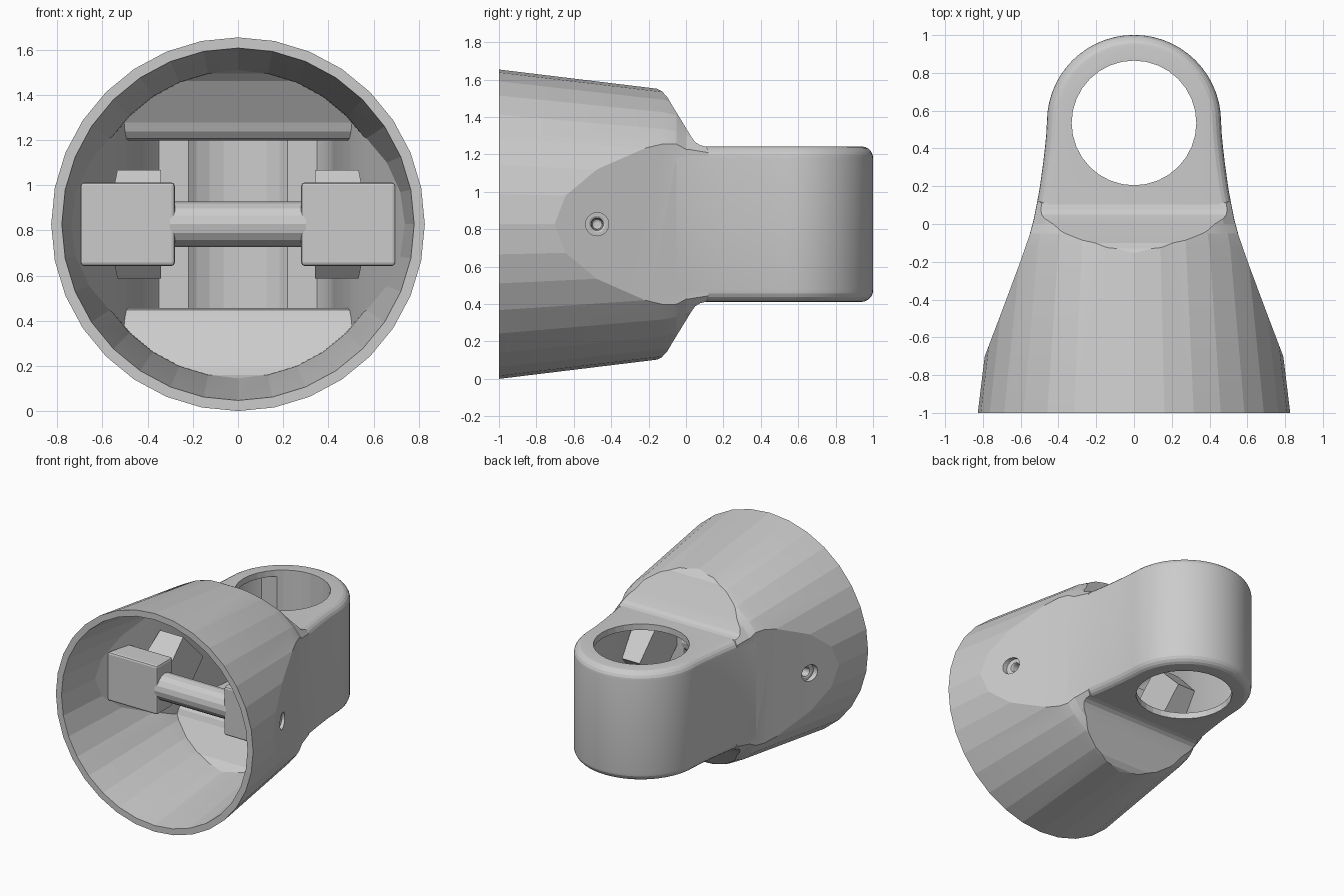
import bpy, bmesh
from math import sin, cos, pi, radians

if "Cube" in bpy.data.objects:
    bpy.data.objects.remove(bpy.data.objects["Cube"])

CZ = 0.827  # height of the bell axis


def loft(name, rings):
    """Closed solid through a stack of rings with equal point counts."""
    bm = bmesh.new()
    vs = [[bm.verts.new(p) for p in r] for r in rings]
    n = len(rings[0])
    for a, b in zip(vs, vs[1:]):
        for i in range(n):
            j = (i + 1) % n
            bm.faces.new((a[i], a[j], b[j], b[i]))
    bm.faces.new(vs[0])
    bm.faces.new(vs[-1])
    bmesh.ops.recalc_face_normals(bm, faces=bm.faces)
    me = bpy.data.meshes.new(name)
    bm.to_mesh(me)
    bm.free()
    ob = bpy.data.objects.new(name, me)
    bpy.context.collection.objects.link(ob)
    return ob


def lathe_y(name, prof, n=32):
    return loft(name, [[(r * sin(2 * pi * i / n), y, CZ + r * cos(2 * pi * i / n))
                        for i in range(n)] for y, r in prof])


def rod_x(name, x0, x1, y, r, n):
    return loft(name, [[(x, y + r * sin(2 * pi * i / n), CZ + r * cos(2 * pi * i / n))
                        for i in range(n)] for x in (x0, x1)])


def combine(a, b, op):
    m = a.modifiers.new(op, 'BOOLEAN')
    m.operation, m.object, m.solver = op, b, 'EXACT'
    bpy.context.view_layer.objects.active = a
    bpy.ops.object.modifier_apply(modifier=m.name)
    bpy.data.objects.remove(b)
    return a


def smooth(ob, angle):
    bpy.ops.object.select_all(action='DESELECT')
    ob.select_set(True)
    bpy.context.view_layer.objects.active = ob
    bpy.ops.object.shade_smooth_by_angle(angle=radians(angle))


FLANK = [(-1.1, .95), (-.7, .79), (-.45, .695), (-.2, .602), (-.05, .55), (.02, .531),
         (.1, .515), (.18, .5), (.25, .49), (.33, .479), (.4, .471), (.47, .464)]


def plan(off, start=-2):
    """Outline seen from above, shrunk by off."""
    side = [(x - off, y) for y, x in FLANK if y > start]
    arc = [((.46 - off) * cos(pi * i / 28), .54 + (.46 - off) * sin(pi * i / 28))
           for i in range(29)]
    return side + arc + [(-x, y) for x, y in reversed(side)]


def plan_prism(off):
    return loft("plan", [[(x, y, z) for x, y in plan(off)] for z in (-.3, 2)])


def side_prism(half):
    pts = half + [(y, -d) for y, d in reversed(half)]
    return loft("side", [[(x, y, CZ + d) for y, d in pts] for x in (-1.2, 1.2)])


# Bell: cone trimmed by the plan outline and by sloping shoulders
body = lathe_y("socket_body", [(-1, .827), (-.12, .72), (-.05, .7), (0, .672), (.2, .62)])
combine(body, plan_prism(0), 'INTERSECT')
combine(body, side_prism([(-1.2, 1), (-.25, .8), (-.17, .732), (-.13, .712), (-.1, .68), (-.075, .637),
                          (.03, .465), (.05, .438), (.075, .423), (.11, .414), (.12, .39)]),
        'INTERSECT')

# Rounded arm
rings = []
R = .065
for s in (-1, 1):
    for k in range(6):
        a = pi / 2 * (k if s > 0 else 5 - k) / 5
        rings.append([(x, y, CZ + s * (.416 - R + R * sin(a)))
                      for x, y in plan(R * (1 - cos(a)) - .001, -.1)])
combine(body, loft("arm", rings), 'UNION')

# Cavity through the bell and arm
cavity = lathe_y("cavity", [(-1.05, .786), (-.17, .68), (.9, .66)])
combine(cavity, plan_prism(.035), 'INTERSECT')
combine(cavity, side_prism([(-1.2, 1), (-.3, .76), (-.21, .69), (-.16, .668), (-.125, .635),
                            (-.01, .45), (.005, .41), (.03, .38), (.07, .37), (.78, .37)]),
        'INTERSECT')
combine(body, cavity, 'DIFFERENCE')

# Vertical bore and side screw holes
bore = loft("bore", [[(.33 * cos(2 * pi * i / 32), .535 + .33 * sin(2 * pi * i / 32), z)
                      for i in range(32)] for z in (.2, 1.5)])
combine(body, bore, 'DIFFERENCE')
combine(body, rod_x("hole", -1, 1, -.475, .062, 20), 'DIFFERENCE')
smooth(body, 10)


def side_block(name, s, pts, inner, outer, bevel):
    """Block with a side-view outline and a slanted outer end x = outer(y)."""
    ob = loft(name, [[(s * inner, y, CZ + d) for y, d in pts],
                     [(s * outer(y), y, CZ + d) for y, d in pts]])
    if bevel:
        m = ob.modifiers.new("bevel", 'BEVEL')
        m.width, m.segments = bevel, 2
    return ob


# Pin, end blocks and diamond lugs
for s, side in ((-1, "left"), (1, "right")):
    rod_x("pin_" + side, 0, s * .3, -.475, .1, 16)
    block = side_block("pin_block_" + side, s,
                       [(-.57, -.185), (-.57, .185), (-.38, .185), (-.38, -.185)],
                       .28, lambda y: .55 - .263 * y, 0)
    combine(block, rod_x("screw_hole", s * .5, s * .9, -.475, .03, 16), 'DIFFERENCE')
    m = block.modifiers.new("bevel", 'BEVEL')
    m.width, m.segments = .015, 2
    side_block("lug_" + side, s, [(-.41, 0), (-.17, .24), (.07, 0), (-.17, -.24)],
               .34, lambda y: .5 - .2 * y, 0)
